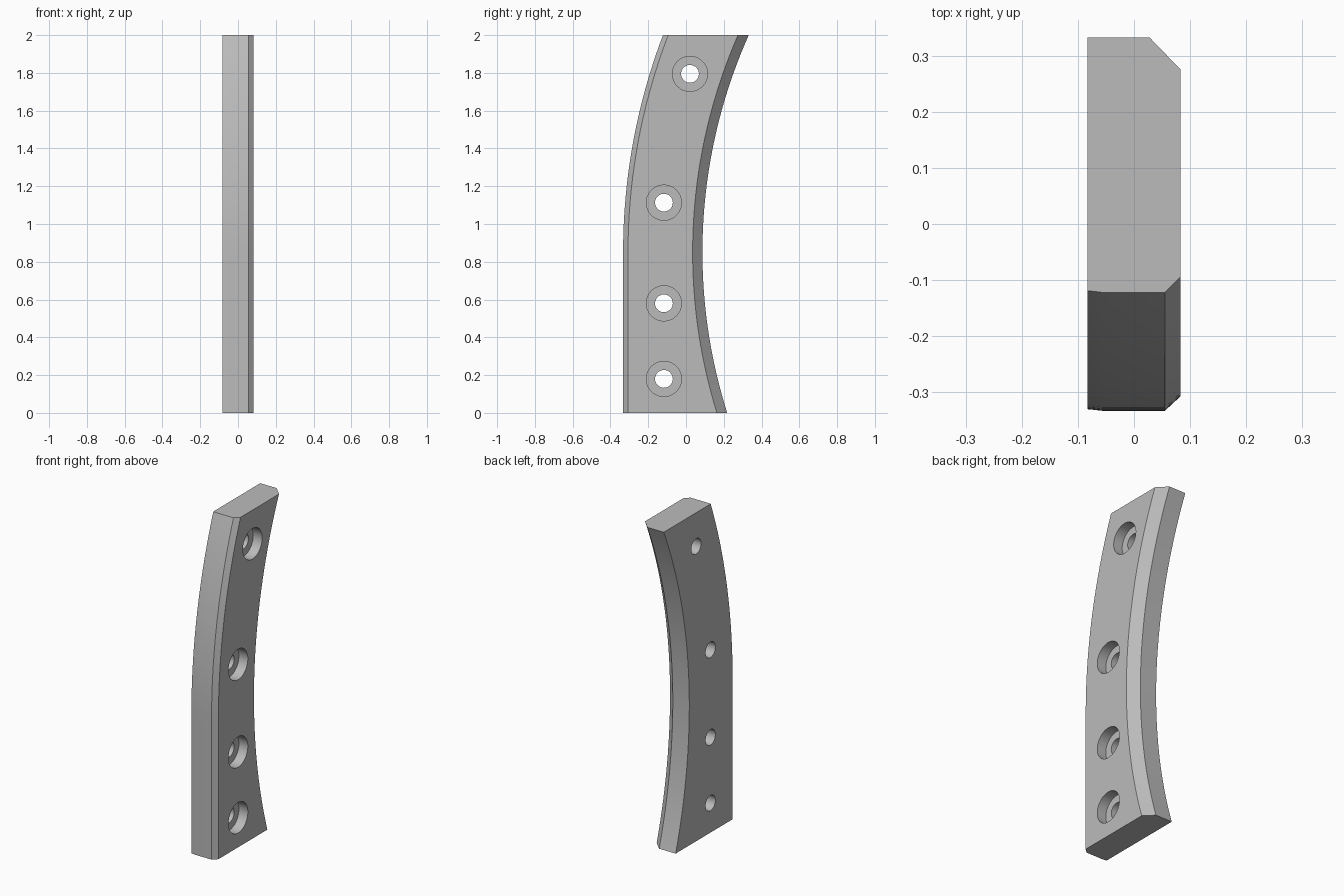
import bpy, bmesh, math
from mathutils import Vector

if "Cube" in bpy.data.objects:
    bpy.data.objects.remove(bpy.data.objects["Cube"])

# Plain grey material
grey = bpy.data.materials.new("plain_grey")
grey.use_nodes = True
colour = (0.5, 0.5, 0.5, 1)
grey.diffuse_color = colour
grey.node_tree.nodes["Principled BSDF"].inputs["Base Color"].default_value = colour

# Both long edges are concentric arcs around one centre
CENTRE_Y, CENTRE_Z = 2.907, 0.85
FRONT_R, BACK_R = 3.24, 2.82
HALF = 0.083


def front_y(z, inset):
    """Front edge: straight below the arc centre, curved above it."""
    rise = max(z - CENTRE_Z, 0)
    return CENTRE_Y - math.sqrt((FRONT_R - inset) ** 2 - rise ** 2)


def back_y(z, inset):
    return CENTRE_Y - math.sqrt((BACK_R + inset) ** 2 - (z - CENTRE_Z) ** 2)


def skin(name, rings):
    """Closed mesh object through a stack of equal-length rings."""
    bm = bmesh.new()
    loops = [[bm.verts.new(p) for p in ring] for ring in rings]
    n = len(loops[0])
    for a, b in zip(loops, loops[1:]):
        for i in range(n):
            j = (i + 1) % n
            bm.faces.new((a[i], a[j], b[j], b[i]))
    bm.faces.new(loops[0][::-1])
    bm.faces.new(loops[-1])
    bmesh.ops.recalc_face_normals(bm, faces=bm.faces)
    mesh = bpy.data.meshes.new(name)
    bm.to_mesh(mesh)
    bm.free()
    mesh.materials.append(grey)
    obj = bpy.data.objects.new(name, mesh)
    bpy.context.collection.objects.link(obj)
    return obj


# Curved bar with chamfers along its left side: (x, edge curve, inset)
section = [
    (-HALF, front_y, 0.003), (-0.055, front_y, 0), (0.055, front_y, 0),
    (HALF, front_y, 0.026), (HALF, back_y, 0.052), (0.028, back_y, 0),
    (-HALF, back_y, 0),
]
ROWS = 40
rings = [[(x, edge(2 * k / ROWS, inset), 2 * k / ROWS) for x, edge, inset in section]
         for k in range(ROWS + 1)]
bar = skin("curved_bar", rings)

# Counterbored screw holes, wide on the left side
BORE, HOLE, DEPTH, SIDES = 0.093, 0.047, 0.06, 48
steps = [(-0.2, HOLE), (HALF - DEPTH, HOLE), (HALF - DEPTH, BORE), (0.2, BORE)]
angles = [math.tau * i / SIDES for i in range(SIDES)]
bpy.context.view_layer.objects.active = bar
bar.select_set(True)
for y, z in [(-0.117, 0.18), (-0.117, 0.58), (-0.117, 1.113), (0.021, 1.795)]:
    cutter = skin("hole_cutter", [
        [Vector((x, y + r * math.cos(a), z + r * math.sin(a))) for a in angles]
        for x, r in steps])
    cutter.hide_render = True
    cut = bar.modifiers.new("screw_hole", 'BOOLEAN')
    cut.operation = 'DIFFERENCE'
    cut.solver = 'EXACT'
    cut.object = cutter
    bpy.ops.object.modifier_apply(modifier=cut.name)
    bpy.data.objects.remove(cutter)

bpy.ops.object.shade_smooth_by_angle(angle=math.radians(30))
